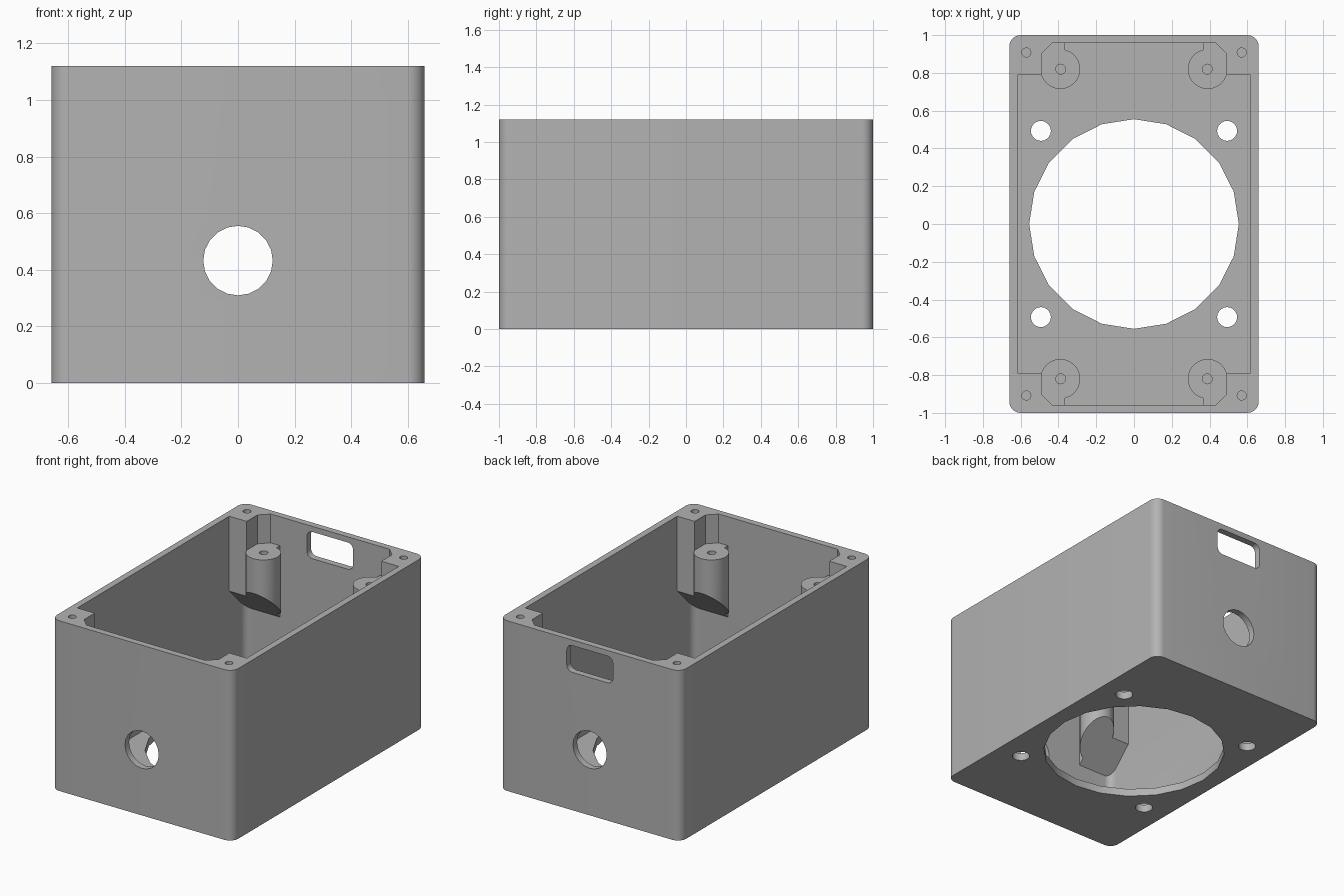
import bpy
import bmesh
from math import sin, cos, radians

if "Cube" in bpy.data.objects:
    bpy.data.objects.remove(bpy.data.objects["Cube"])

HALF_X, HALF_Y, HEIGHT = 0.66, 1.0, 1.12
WALL, FLOOR = 0.043, 0.05

grey = bpy.data.materials.new("plain_grey")
grey.use_nodes = True
grey.diffuse_color = (0.45, 0.45, 0.45, 1)
grey.node_tree.nodes["Principled BSDF"].inputs["Base Color"].default_value = (0.45, 0.45, 0.45, 1)


def arc(cx, cy, r, start, end, steps):
    angles = [radians(start + (end - start) * i / steps) for i in range(steps + 1)]
    return [(cx + r * cos(a), cy + r * sin(a)) for a in angles]


def circle(cx, cy, r, sides=20):
    return arc(cx, cy, r, 0, 360, sides)[:-1]


def rounded_rect(hx, hy, r, cy=0, steps=8):
    pts = []
    for i, (sx, sy) in enumerate([(1, 1), (-1, 1), (-1, -1), (1, -1)]):
        pts += arc(sx * (hx - r), cy + sy * (hy - r), r, 90 * i, 90 * i + 90, steps)
    return pts


def prism(name, pts, low, high, axis="z"):
    """Extrude an outline along z or y; low may be a function of the point."""
    bm = bmesh.new()
    rings = []
    for level in (low, high):
        ring = []
        for a, b in pts:
            d = level(a, b) if callable(level) else level
            ring.append(bm.verts.new((a, b, d) if axis == "z" else (a, d, b)))
        rings.append(ring)
    bottom, top = rings
    bm.faces.new(bottom)
    bm.faces.new(top)
    for i in range(len(pts)):
        j = (i + 1) % len(pts)
        bm.faces.new((bottom[i], bottom[j], top[j], top[i]))
    bmesh.ops.recalc_face_normals(bm, faces=bm.faces)
    mesh = bpy.data.meshes.new(name)
    bm.to_mesh(mesh)
    bm.free()
    mesh.materials.append(grey)
    obj = bpy.data.objects.new(name, mesh)
    bpy.context.collection.objects.link(obj)
    return obj


def cut(target, cutter):
    """Subtract the cutter from the target and discard the cutter."""
    mod = target.modifiers.new("cut", "BOOLEAN")
    mod.operation = "DIFFERENCE"
    mod.solver = "EXACT"
    mod.object = cutter
    deps = bpy.context.evaluated_depsgraph_get()
    deps.update()
    mesh = bpy.data.meshes.new_from_object(target.evaluated_get(deps))
    target.modifiers.clear()
    target.data = mesh
    bpy.data.objects.remove(cutter)


def ramp(x, y):
    """Sloped underside of the posts, lowest at the end walls."""
    return 0.46 + 0.957 - abs(y)


# Outer body and the cavity that hollows it
body = prism("enclosure_body", rounded_rect(HALF_X, HALF_Y, 0.06), 0, HEIGHT)
cavity = prism("cavity", rounded_rect(HALF_X - WALL, HALF_Y - WALL, 0.05), FLOOR, 1.3)

# Corner lid posts and lower round bosses are left standing in the cavity
post = [(0.43, 0.98), (0.43, 0.96), (0.49, 0.9), (0.49, 0.79), (0.64, 0.79), (0.64, 0.98)]
boss = [(0.365, 0.98)] + arc(0.39, 0.82, 0.105, 104, 360, 24) + [(0.64, 0.82), (0.64, 0.98)]
corners = [(sx, sy) for sx in (-1, 1) for sy in (-1, 1)]
for sx, sy in corners:
    for name, outline, top in (("lid_post", post, 1.4), ("boss", boss, 0.93)):
        cut(cavity, prism(name, [(sx * x, sy * y) for x, y in outline], ramp, top))
cut(body, cavity)

# Screw holes in posts and bosses, and mounting holes through the floor
for sx, sy in corners:
    cut(body, prism("lid_screw_hole", circle(sx * 0.57, sy * 0.908, 0.024), 0.75, 1.3))
    cut(body, prism("boss_screw_hole", circle(sx * 0.388, sy * 0.82, 0.026), 0.72, 1.0))
    cut(body, prism("mount_hole", circle(sx * 0.493, sy * 0.493, 0.053), -0.1, 0.2))

# Large floor opening, cable holes in both end walls, slot in the back wall
cut(body, prism("floor_opening", circle(0, 0, 0.555), -0.1, 0.2))
for low, high in ((-1.1, -0.9), (0.9, 1.1)):
    cut(body, prism("cable_hole", circle(0, 0.432, 0.123), low, high, "y"))
cut(body, prism("back_slot", rounded_rect(0.168, 0.088, 0.04, 0.995), 0.9, 1.1, "y"))

# Smooth the rounded corners while keeping hard edges
bpy.ops.object.select_all(action="DESELECT")
body.select_set(True)
bpy.context.view_layer.objects.active = body
bpy.ops.object.shade_smooth_by_angle(angle=radians(20))
